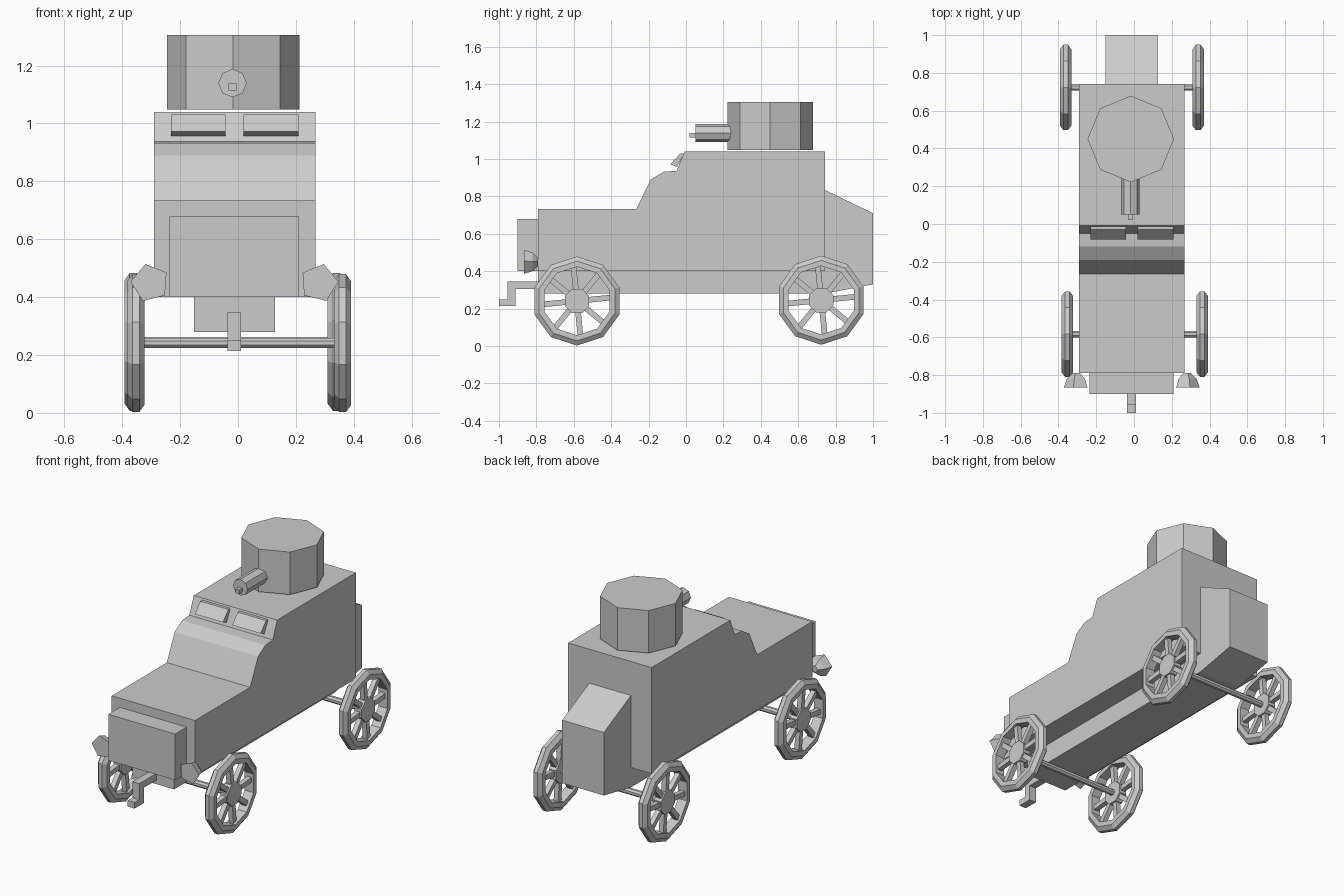
import bpy, bmesh, math
from mathutils import Vector, Matrix

if "Cube" in bpy.data.objects:
    bpy.data.objects.remove(bpy.data.objects["Cube"])

grey = bpy.data.materials.new("plain_grey")
grey.diffuse_color = (0.6, 0.6, 0.6, 1)
grey.use_nodes = True
grey.node_tree.nodes["Principled BSDF"].inputs["Base Color"].default_value = grey.diffuse_color
CX = -0.012  # centre line of the hull


def finish(name, bm):
    bmesh.ops.recalc_face_normals(bm, faces=bm.faces)
    me = bpy.data.meshes.new(name)
    bm.to_mesh(me)
    bm.free()
    me.materials.append(grey)
    ob = bpy.data.objects.new(name, me)
    bpy.context.collection.objects.link(ob)
    return ob


def extrude_x(name, profile, x0, x1):
    """Side profile of (y, z) points swept across x."""
    bm = bmesh.new()
    face = bm.faces.new([bm.verts.new((x0, y, z)) for y, z in profile])
    new = bmesh.ops.extrude_face_region(bm, geom=[face])["geom"]
    bmesh.ops.translate(bm, vec=(x1 - x0, 0, 0),
                        verts=[v for v in new if isinstance(v, bmesh.types.BMVert)])
    return finish(name, bm)


def box(name, x0, x1, y0, y1, z0, z1):
    return extrude_x(name, [(y0, z0), (y1, z0), (y1, z1), (y0, z1)], x0, x1)


def add_prism(bm, centre, axis, sides, rings, start=0.0, closed=False):
    """Rings of (offset along axis, radius); closed joins last ring to first."""
    loops = []
    for off, r in rings:
        loop = []
        for i in range(sides):
            a = start + math.tau * i / sides
            u, w = r * math.cos(a), r * math.sin(a)
            p = {"x": (off, u, w), "y": (u, off, w), "z": (u, w, off)}[axis]
            loop.append(bm.verts.new(Vector(centre) + Vector(p)))
        loops.append(loop)
    pairs = list(zip(loops, loops[1:]))
    if closed:
        pairs.append((loops[-1], loops[0]))
    else:
        bm.faces.new(loops[0])
        bm.faces.new(loops[-1])
    for a, b in pairs:
        for i in range(sides):
            j = (i + 1) % sides
            bm.faces.new((a[i], a[j], b[j], b[i]))


def prism(name, *args, **kw):
    bm = bmesh.new()
    add_prism(bm, *args, **kw)
    return finish(name, bm)


# Hull with bonnet and stepped windscreen
extrude_x("hull", [(-0.79, 0.40), (-0.79, 0.733), (-0.265, 0.733), (-0.19, 0.889),
                   (-0.12, 0.932), (-0.05, 0.937), (-0.008, 1.04), (0.742, 1.04),
                   (0.742, 0.40)], -0.29, 0.267)
# Narrow chassis below and tail box behind
extrude_x("chassis", [(-0.79, 0.28), (0.742, 0.28), (0.742, 0.40), (-0.79, 0.40)],
          -0.152, 0.127)
extrude_x("tail_box", [(0.742, 0.28), (1.0, 0.33), (1.0, 0.71), (0.742, 0.835)],
          -0.152, 0.127)
box("radiator", -0.236, 0.21, -0.90, -0.79, 0.40, 0.678)

# Starting crank
extrude_x("crank", [(-0.79, 0.346), (-0.955, 0.346), (-0.955, 0.25), (-1.0, 0.25),
                    (-1.0, 0.213), (-0.912, 0.213), (-0.912, 0.305), (-0.79, 0.305)],
          -0.036, 0.010)

# Vision flaps
for side, x0, x1 in (("left", -0.231, -0.043), ("right", 0.019, 0.209)):
    extrude_x("vision_flap_" + side, [(-0.083, 0.972), (-0.030, 1.03),
                                      (-0.010, 1.03), (-0.048, 0.957)], x0, x1)

# Turret and gun
prism("turret", (-0.017, 0.45, 0), "z", 8, [(1.048, 0.229), (1.305, 0.229)])
prism("gun_barrel", (-0.019, 0, 1.139), "y", 8, [(0.05, 0.049), (0.26, 0.049)],
      start=math.pi / 2)
box("gun_muzzle", -0.032, -0.006, 0.02, 0.06, 1.114, 1.138)

# Headlamps, mirrored about the hull centre line
for side, s in (("left", -1), ("right", 1)):
    a = math.radians(76 if s > 0 else 104)
    prism("headlamp_" + side, (CX + s * 0.292, 0, 0.449), "y", 5,
          [(-0.865, 0.067), (-0.82, 0.052), (-0.79, 0.022)], start=a)


# Ten-sided wheels with hub and eight square spokes
def wheel(name, x, y, z):
    bm = bmesh.new()
    c = (x, y, z)
    add_prism(bm, c, "x", 10, [(-0.030, 0.183), (-0.030, 0.213), (-0.012, 0.238),
                               (0.012, 0.238), (0.030, 0.213), (0.030, 0.183)],
              start=math.pi / 2, closed=True)
    add_prism(bm, c, "x", 8, [(-0.024, 0.07), (0.024, 0.07)], start=math.pi / 8)
    for i in range(8):
        m = (Matrix.Translation(c) @ Matrix.Rotation(math.tau * i / 8 + 0.1, 4, "X")
             @ Matrix.Translation((0, 0, 0.125)) @ Matrix.Diagonal((0.03, 0.03, 0.14, 1)))
        bmesh.ops.create_cube(bm, size=1, matrix=m)
    finish(name, bm)


for end, y, z, xl, xr in (("front", -0.583, 0.241, -0.353, 0.361),
                          ("rear", 0.723, 0.245, -0.362, 0.340)):
    wheel(end + "_wheel_left", xl, y, z)
    wheel(end + "_wheel_right", xr, y, z)
    prism(end + "_axle", (0, y, z), "x", 8, [(xl, 0.019), (xr, 0.019)], start=math.pi / 8)
